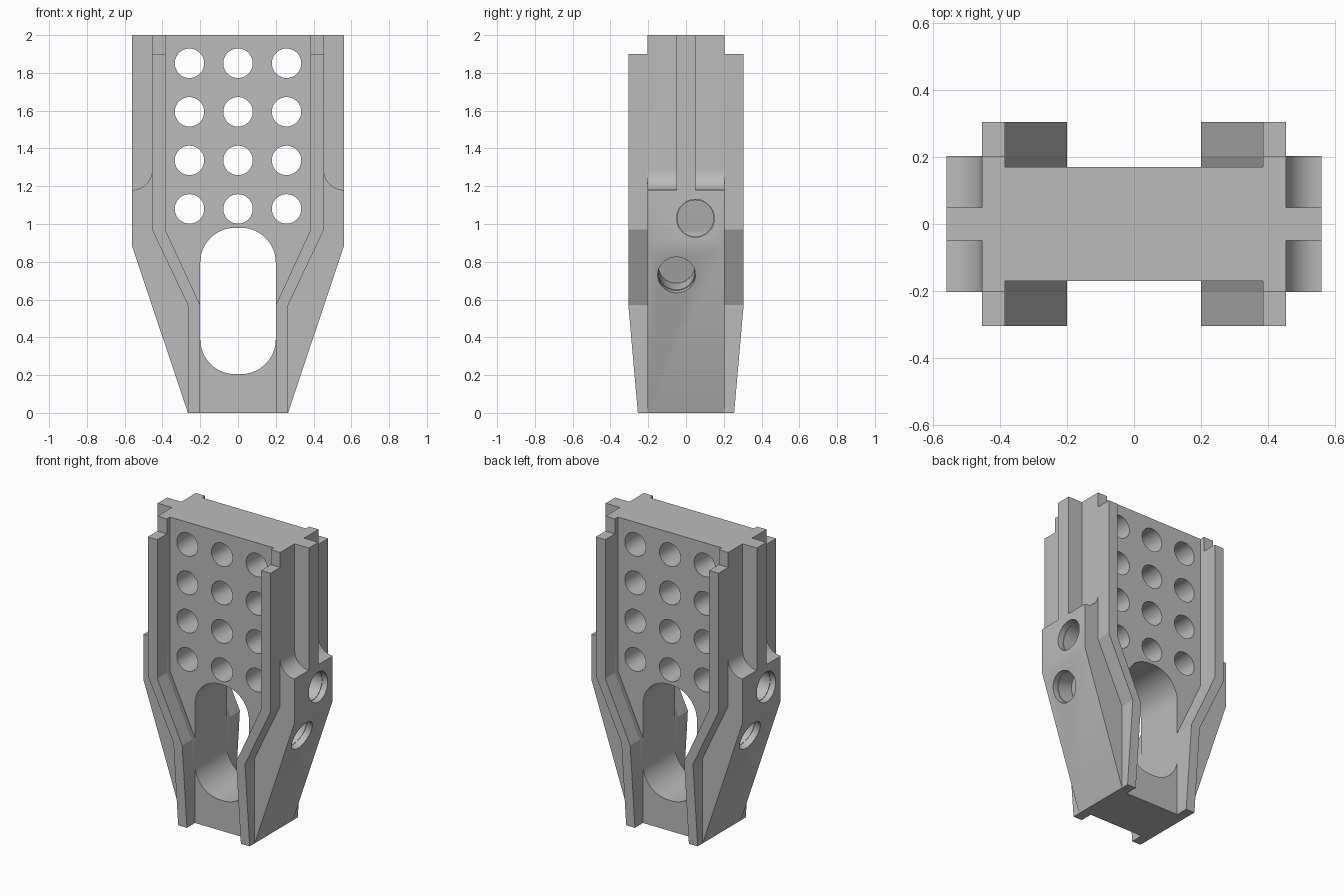
import bpy, bmesh
from math import cos, sin, pi, radians, atan2
from mathutils import Matrix, Vector

if "Cube" in bpy.data.objects:
    bpy.data.objects.remove(bpy.data.objects["Cube"], do_unlink=True)

grey = bpy.data.materials.new("plain grey")
grey.use_nodes = True
colour = (0.5, 0.5, 0.5, 1)
grey.diffuse_color = colour
grey.node_tree.nodes["Principled BSDF"].inputs["Base Color"].default_value = colour


def finish(name, bm):
    bmesh.ops.recalc_face_normals(bm, faces=bm.faces)
    mesh = bpy.data.meshes.new(name)
    bm.to_mesh(mesh)
    bm.free()
    mesh.materials.append(grey)
    obj = bpy.data.objects.new(name, mesh)
    bpy.context.collection.objects.link(obj)
    return obj


def prism(name, outlines, y0, y1, side=1):
    """Extrude x-z outlines along y; side mirrors them in x."""
    bm = bmesh.new()
    for outline in outlines:
        face = bm.faces.new([bm.verts.new((side * x, y0, z)) for x, z in outline])
        new = bmesh.ops.extrude_face_region(bm, geom=[face])["geom"]
        moved = [v for v in new if isinstance(v, bmesh.types.BMVert)]
        bmesh.ops.translate(bm, verts=moved, vec=(0, y1 - y0, 0))
    return finish(name, bm)


def arc(cx, cz, r, a0, a1, n):
    angles = [radians(a0 + (a1 - a0) * i / n) for i in range(n + 1)]
    return [(cx + r * cos(a), cz + r * sin(a)) for a in angles]


def select(obj):
    bpy.ops.object.select_all(action="DESELECT")
    obj.select_set(True)
    bpy.context.view_layer.objects.active = obj


def cut(obj, cutter):
    mod = obj.modifiers.new("cut", "BOOLEAN")
    mod.operation, mod.solver, mod.object = "DIFFERENCE", "EXACT", cutter
    select(obj)
    bpy.ops.object.modifier_apply(modifier=mod.name)
    bpy.data.objects.remove(cutter, do_unlink=True)


def smooth(obj):
    select(obj)
    bpy.ops.object.shade_smooth_by_angle(angle=radians(25))


# Shared bent rail lines: inner and outer edge, bottom to top
TOP, SHOULDER = 2.0, 1.9
inner = [(0.2, 0), (0.2, 0.57), (0.385, 0.97)]
outer = [(0.265, 0), (0.265, 0.57), (0.455, 0.97)]

# Perforated core plate, its edges buried in the side bodies
half = [(x + 0.03, z) for x, z in inner] + [(0.415, TOP)]
plate = prism("core_plate", [half + [(-x, z) for x, z in reversed(half)]], -0.17, 0.17)
r, w, lo, hi = 0.185, 0.2, 0.205, 0.98
slot = (arc(w - r, hi - r, r, 0, 90, 16) + arc(r - w, hi - r, r, 90, 180, 16)
        + arc(r - w, lo + r, r, 180, 270, 16) + arc(w - r, lo + r, r, 270, 360, 16))
holes = [arc(0.257 * i, 1.08 + 0.257 * j, 0.078, 0, 350, 35)
         for i in (-1, 0, 1) for j in range(4)]
cut(plate, prism("plate_cutter", [slot] + holes, -0.4, 0.4))
smooth(plate)


def bore(obj, point, normal):
    """Blind hole with a slight step near the mouth."""
    for radius, depth in ((0.1, 0.04), (0.096, 0.15)):
        bm = bmesh.new()
        turn = Vector(normal).to_track_quat("Z", "Y").to_matrix().to_4x4()
        centre = Vector(point) + Vector(normal) * (0.1 - depth) / 2
        bmesh.ops.create_cone(bm, cap_ends=True, segments=40, radius1=radius,
                              radius2=radius, depth=depth + 0.1,
                              matrix=Matrix.Translation(centre) @ turn)
        cut(obj, finish("bore_cutter", bm))


for side, word in ((1, "left"), (-1, "right")):
    # Side body with a concave shoulder and a sloping lower face
    outline = (inner + [(0.385, TOP), (0.455, TOP)]
               + arc(0.56, 1.285, 0.105, 180, 270, 12) + [(0.56, 0.88), outer[0]])
    body = prism(word + "_side_body", [outline], -0.203, 0.203, side)
    slope = atan2(0.56 - 0.265, 0.88)
    bore(body, (side * 0.56, side * 0.05, 1.03), (side, 0, 0))
    bore(body, (side * 0.51, side * -0.05, 0.73), (side * cos(slope), 0, -sin(slope)))
    smooth(body)

    # Narrow spine running up the outside
    spine = [(0.44, 1.18), (0.56, 1.18), (0.56, TOP), (0.44, TOP)]
    prism(word + "_spine", [spine], -0.05, 0.05, side)

    # Bent rails on front and back, thinning towards the foot
    for face, where in ((-1, "front"), (1, "back")):
        rail = inner + [(0.385, SHOULDER), (0.455, SHOULDER)] + outer[::-1]
        obj = prism(f"{word}_{where}_rail", [rail], face * 0.203, face * 0.305, side)
        for v in obj.data.vertices:
            if v.co.z < 0.01 and abs(v.co.y) > 0.3:
                v.co.y = face * 0.255
